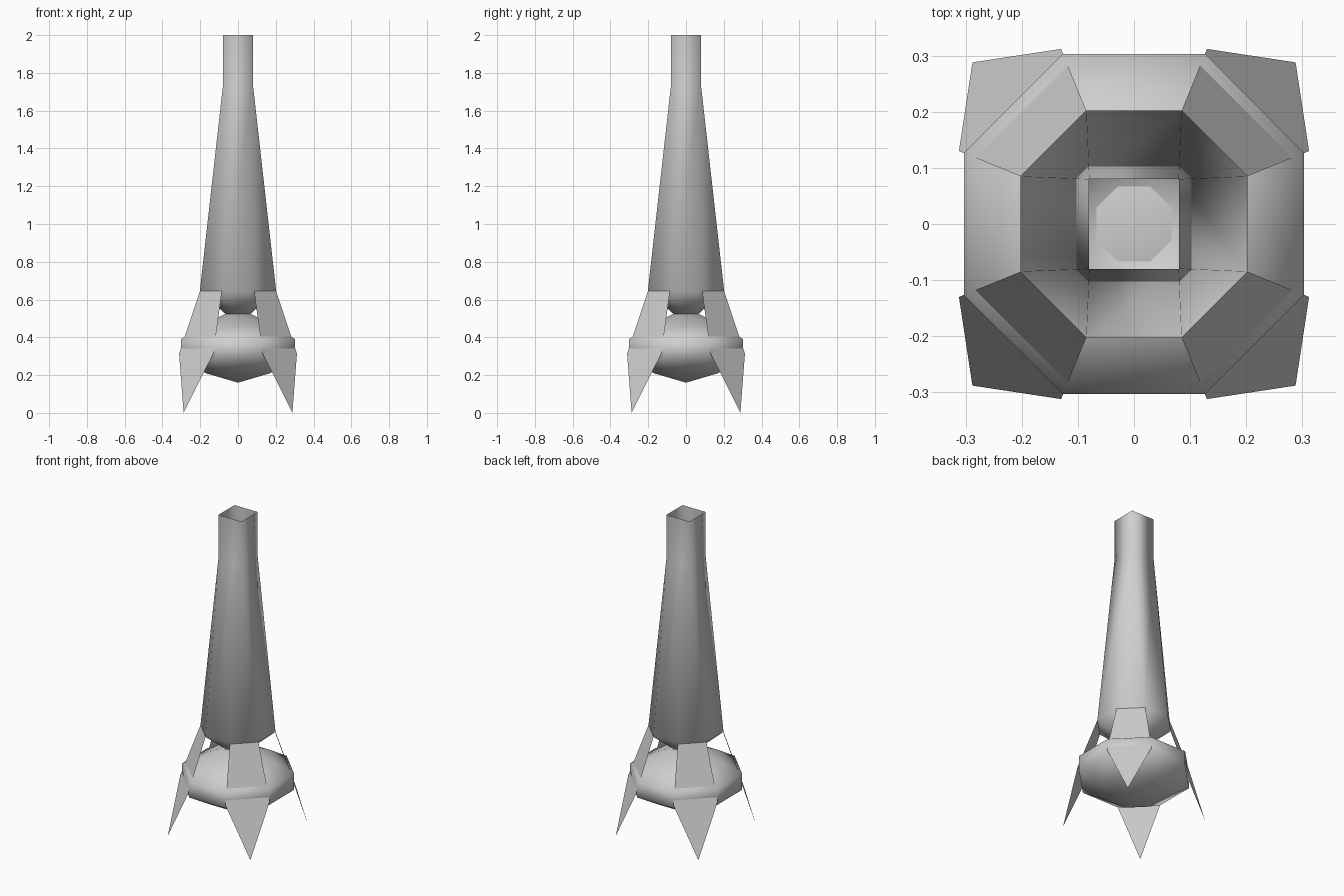
import bpy, bmesh, math
from mathutils import Vector

cube = bpy.data.objects.get("Cube")
if cube:
    bpy.data.objects.remove(cube, do_unlink=True)

grey = bpy.data.materials.new("light grey")
grey.use_nodes = True
colour = (0.62, 0.62, 0.62, 1)
grey.diffuse_color = colour
grey.node_tree.nodes["Principled BSDF"].inputs["Base Color"].default_value = colour


def finish(name, bm, smooth, normals=True):
    bmesh.ops.remove_doubles(bm, verts=bm.verts, dist=0.0005)
    if normals:
        bmesh.ops.recalc_face_normals(bm, faces=bm.faces)
    for f in bm.faces:
        f.smooth = smooth
    mesh = bpy.data.meshes.new(name)
    bm.to_mesh(mesh)
    bm.free()
    mesh.materials.append(grey)
    obj = bpy.data.objects.new(name, mesh)
    bpy.context.collection.objects.link(obj)
    return obj


def ring(a, b, z):
    """Eight points: half-width a along each flat side, at distance b."""
    pts = []
    for k in range(4):
        t = k * math.pi / 2
        c, s = math.cos(t), math.sin(t)
        for x, y in ((b, -a), (b, a)):
            pts.append(Vector((x * c - y * s, x * s + y * c, z)))
    return pts


def loft(bm, rings):
    """Skin neighbouring rings; coincident corners collapse to triangles."""
    for lo, hi in zip(rings, rings[1:]):
        for i in range(8):
            j = (i + 1) % 8
            pts = []
            for p in (lo[i], lo[j], hi[j], hi[i]):
                if all((p - q).length > 0.0005 for q in pts):
                    pts.append(p)
            if len(pts) > 2:
                bm.faces.new([bm.verts.new(p) for p in pts])


# Tapering body: pointed underside, octagonal skirt, square open mouth
bm = bmesh.new()
loft(bm, [ring(0, 0, 0.465), ring(0.085, 0.202, 0.645),
          ring(0.08, 0.08, 1.73), ring(0.08, 0.08, 2.0)])
finish("body_tube", bm, True)

# Faceted bulb hanging under the body
bm = bmesh.new()
loft(bm, [ring(0, 0, 0.16), ring(0.08, 0.17, 0.21), ring(0.127, 0.303, 0.29),
          ring(0.127, 0.303, 0.39), ring(0.085, 0.2, 0.455), ring(0, 0, 0.56)])
finish("bulb", bm, True)

# Four pointed fins on the diagonals
for k, name in enumerate(("back_left", "back_right", "front_right", "front_left")):
    bm = bmesh.new()
    t = k * math.pi / 2
    c, s = math.cos(t), math.sin(t)
    outline = [(0.202, 0.085, 0.645), (0.312, 0.13, 0.315), (0.288, 0.288, 0),
               (0.13, 0.312, 0.315), (0.085, 0.202, 0.645)]
    face = bm.faces.new([bm.verts.new((x * c - y * s, x * s + y * c, z))
                         for x, y, z in outline])
    face.normal_update()
    if face.normal.z < 0:
        face.normal_flip()
    finish(name + "_fin", bm, False, False)
